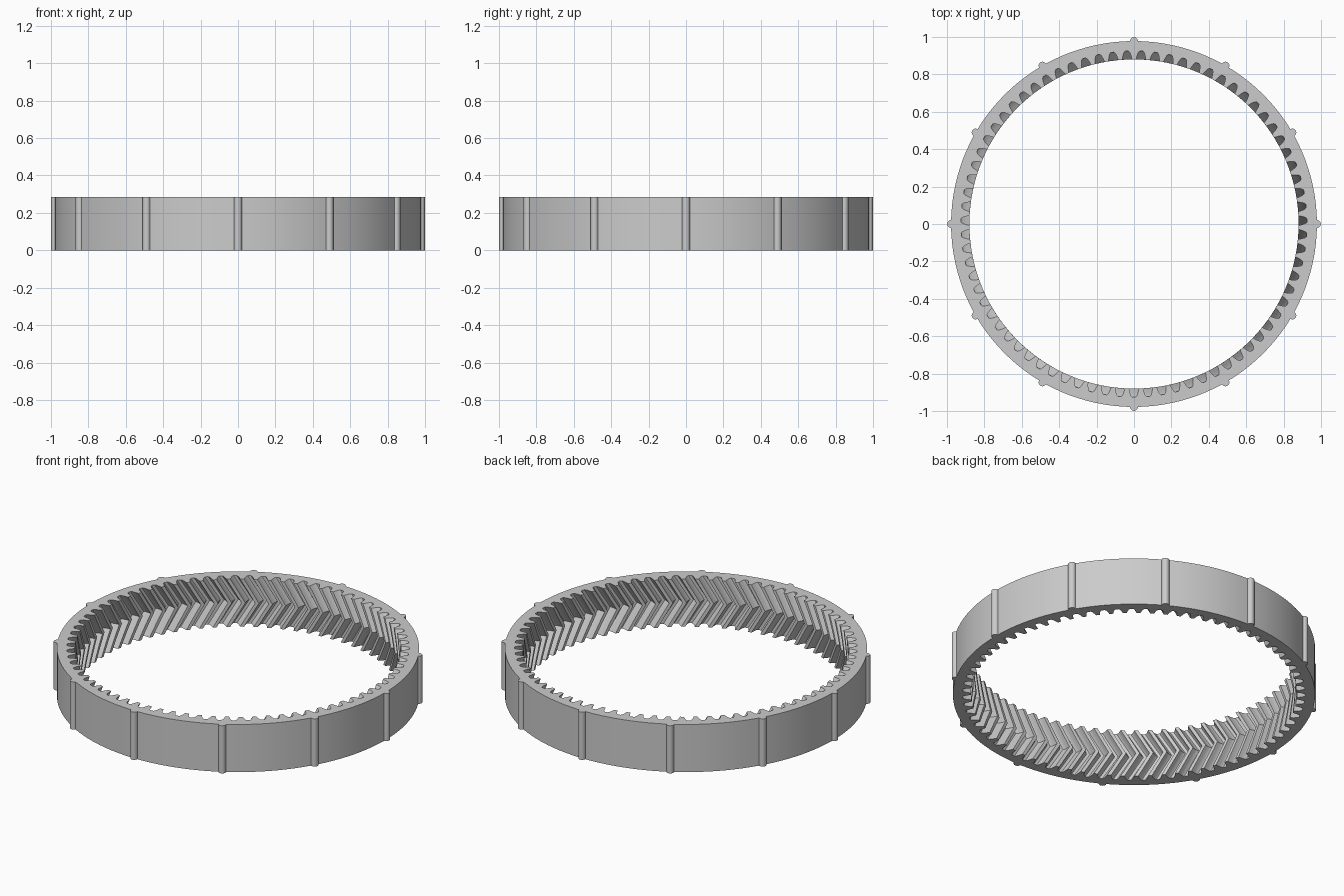
import bpy, bmesh
from math import pi, cos, sin, tan, radians

cube = bpy.data.objects.get("Cube")
if cube:
    bpy.data.objects.remove(cube)

HEIGHT, OUTER, TIP = 0.284, 0.978, 0.88
TEETH, RIBS, RIB_RADIUS = 75, 12, 0.021
PITCH = 2 * pi / TEETH
TWIST = HEIGHT / 2 * tan(radians(30)) / TIP   # herringbone turn at mid height
STEPS = 8                                     # slices up the height

# Half of one tooth gap: (radius, half width as a share of the pitch)
GAP = [(TIP, 0.36), (0.90, 0.29), (0.917, 0.21), (0.925, 0.12)]
GAP_FULL = [(r, -w) for r, w in GAP] + [(r, w) for r, w in reversed(GAP)]


def inner_loop(turn):
    pts = []
    for i in range(TEETH):
        for r, w in GAP_FULL:
            a = -pi / 2 + (i + w) * PITCH + turn
            pts.append((r * cos(a), r * sin(a)))
    return pts


def outer_loop():
    """Round rim with half-round ribs standing out of it."""
    pts = []
    edge = RIB_RADIUS / OUTER
    for i in range(RIBS):
        a = 2 * pi * i / RIBS
        for k in range(9):
            b = a - pi / 2 + pi * k / 8
            pts.append((OUTER * cos(a) + RIB_RADIUS * cos(b),
                        OUTER * sin(a) + RIB_RADIUS * sin(b)))
        span = 2 * pi / RIBS - 2 * edge
        for k in range(1, 10):
            b = a + edge + span * k / 10
            pts.append((OUTER * cos(b), OUTER * sin(b)))
    return pts


bm = bmesh.new()


def ring(points, z):
    return [bm.verts.new((x, y, z)) for x, y in points]


def wall(low, high):
    n = len(low)
    for i in range(n):
        j = (i + 1) % n
        bm.faces.new((low[i], low[j], high[j], high[i]))


# Toothed inner wall
inner = []
for s in range(STEPS + 1):
    t = s / STEPS
    inner.append(ring(inner_loop(-TWIST * (1 - abs(2 * t - 1))), HEIGHT * t))
for low, high in zip(inner, inner[1:]):
    wall(low, high)

# Ribbed outer wall
outer = [ring(outer_loop(), z) for z in (0, HEIGHT)]
wall(*outer)

# Flat bottom and top
for loops in ((inner[0], outer[0]), (inner[-1], outer[1])):
    edges = [bm.edges.get((v, loop[i - 1]))
             for loop in loops for i, v in enumerate(loop)]
    bmesh.ops.triangle_fill(bm, use_beauty=True, edges=edges)
bmesh.ops.recalc_face_normals(bm, faces=bm.faces)

mesh = bpy.data.meshes.new("ring_gear")
bm.to_mesh(mesh)
bm.free()
gear = bpy.data.objects.new("ring_gear", mesh)
bpy.context.collection.objects.link(gear)

# Plain grey
grey = bpy.data.materials.new("grey")
grey.use_nodes = True
colour = (0.6, 0.6, 0.6, 1)
grey.diffuse_color = colour
grey.node_tree.nodes["Principled BSDF"].inputs["Base Color"].default_value = colour
mesh.materials.append(grey)

bpy.context.view_layer.objects.active = gear
gear.select_set(True)
bpy.ops.object.shade_smooth_by_angle(angle=radians(25))
